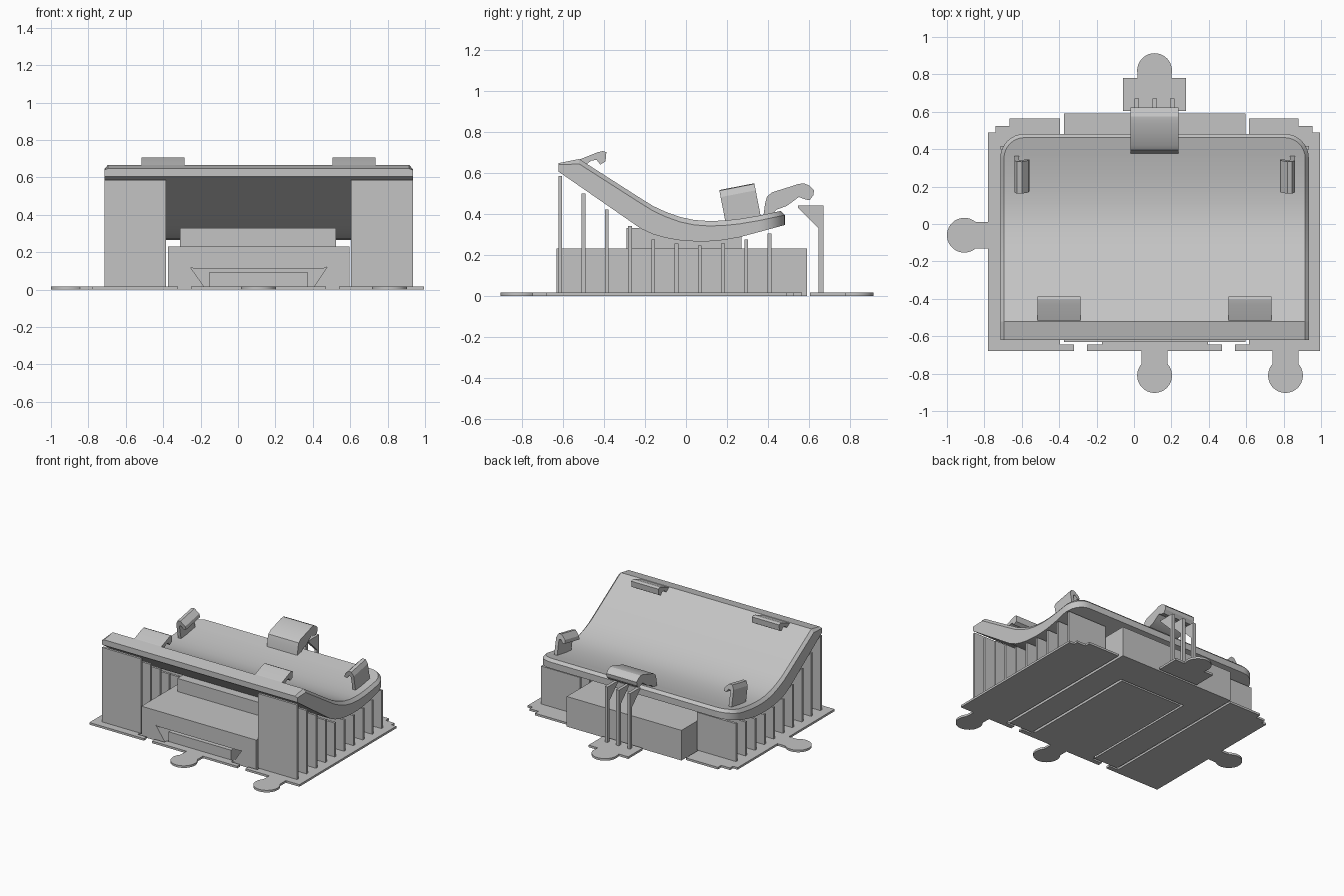
import bpy, bmesh, math
from mathutils import Matrix, Vector

if "Cube" in bpy.data.objects:
    bpy.data.objects.remove(bpy.data.objects["Cube"])

grey = bpy.data.materials.new("light_grey")
grey.diffuse_color = (0.55, 0.55, 0.55, 1)
grey.use_nodes = True
grey.node_tree.nodes["Principled BSDF"].inputs["Base Color"].default_value = grey.diffuse_color
MID = 0.11          # x of the symmetry plane
T = 0.016           # base plate thickness


def finish(name, bm, smooth=False):
    bmesh.ops.recalc_face_normals(bm, faces=bm.faces)
    me = bpy.data.meshes.new(name)
    bm.to_mesh(me)
    bm.free()
    me.materials.append(grey)
    ob = bpy.data.objects.new(name, me)
    bpy.context.collection.objects.link(ob)
    if smooth:
        bpy.context.view_layer.objects.active = ob
        ob.select_set(True)
        bpy.ops.object.shade_smooth_by_angle(angle=math.radians(25))
        ob.select_set(False)
    return ob


def prism(name, pts, axis, lo, hi, smooth=False, matrix=None):
    """Extrude a 2D outline along an axis: x takes (y,z), y takes (x,z), z takes (x,y)."""
    put = {"x": lambda p, d: (d, p[0], p[1]),
           "y": lambda p, d: (p[0], d, p[1]),
           "z": lambda p, d: (p[0], p[1], d)}[axis]
    bm = bmesh.new()
    a = [bm.verts.new(put(p, lo)) for p in pts]
    b = [bm.verts.new(put(p, hi)) for p in pts]
    bm.faces.new(a)
    bm.faces.new(b[::-1])
    for i in range(len(pts)):
        j = (i + 1) % len(pts)
        bm.faces.new((a[i], a[j], b[j], b[i]))
    if matrix:
        bm.transform(matrix)
    return finish(name, bm, smooth)


def box(name, x0, x1, y0, y1, z0, z1):
    return prism(name, [(x0, y0), (x1, y0), (x1, y1), (x0, y1)], "z", z0, z1)


def tab(name, cx, cy, dx, dy, reach=0.13, r=0.093, half=0.07):
    """Keyhole-shaped tab: a disc with a neck pointing along (dx, dy)."""
    a0 = math.asin(half / r)
    heading = math.atan2(dy, dx)
    pts = []
    for i in range(33):
        a = heading + a0 + (2 * math.pi - 2 * a0) * i / 32
        pts.append((cx + r * math.cos(a), cy + r * math.sin(a)))
    for s in (-1, 1):
        pts.append((cx + dx * reach - s * dy * half, cy + dy * reach + s * dx * half))
    prism(name, pts, "z", 0, T, True)


def lerp(table, y):
    for (y0, z0), (y1, z1) in zip(table, table[1:]):
        if y <= y1:
            return z0 + (z1 - z0) * (y - y0) / (y1 - y0)
    return table[-1][1]


# base plates on both sides, with stepped rear corners
prism("base_left", [(-0.78, -0.68), (-0.32, -0.68), (-0.32, -0.645), (-0.395, -0.645),
      (-0.395, 0.565), (-0.665, 0.565), (-0.665, 0.525), (-0.74, 0.525),
      (-0.74, 0.49), (-0.78, 0.49)], "z", 0, T)
prism("base_right", [(0.995, -0.68), (0.54, -0.68), (0.54, -0.645), (0.615, -0.645),
      (0.615, 0.565), (0.88, 0.565), (0.88, 0.525), (0.955, 0.525),
      (0.955, 0.49), (0.995, 0.49)], "z", 0, T)
# front strip joined to the sliding insert
prism("base_front", [(-0.25, -0.68), (0.47, -0.68), (0.47, -0.645), (0.395, -0.645),
      (0.395, -0.62), (-0.17, -0.62), (-0.17, -0.645), (-0.25, -0.645)], "z", 0, T)
box("base_rear", -0.058, 0.278, 0.605, 0.78, 0, T)
tab("tab_left", -0.907, -0.06, 1, 0)
tab("tab_front_middle", MID, -0.81, 0, 1)
tab("tab_front_right", 0.81, -0.81, 0, 1)
tab("tab_rear", MID, 0.82, 0, -1, 0.05, 0.093, 0.09)

# central housing with a dovetail slot, and its insert
prism("housing_front", [(-0.375, 0), (-0.17, 0), (-0.255, 0.12), (-0.235, 0.112),
      (0.455, 0.112), (0.475, 0.12), (0.395, 0), (0.595, 0),
      (0.595, 0.23), (-0.375, 0.23)], "y", -0.63, 0.33)
box("housing_rear", -0.375, 0.595, 0.33, 0.59, 0, 0.23)
box("slot_insert", -0.155, 0.375, -0.62, 0.315, 0, 0.09)
box("housing_upper", -0.31, 0.525, -0.29, 0.27, 0.23, 0.33)

# support ribs following the underside of the tray
tops = [0.585, 0.50, 0.42, 0.34, 0.275, 0.255, 0.245, 0.255, 0.275, 0.305]
for i, top in enumerate(tops):
    y = -0.612 + i * 0.1132
    box("rib_left", -0.715, -0.385, y - 0.009, y + 0.009, T, top)
    box("rib_right", 0.605, 0.935, y - 0.009, y + 0.009, T, top)

# curved tray: thick slab with chamfered edges and rounded rear corners
under = [(-0.63, 0.612), (-0.22, 0.328), (-0.16, 0.300), (-0.10, 0.283), (-0.03, 0.271),
         (0.04, 0.266), (0.11, 0.266), (0.18, 0.272), (0.26, 0.286), (0.35, 0.310), (0.49, 0.348)]
upper = [(-0.63, 0.645), (-0.52, 0.667), (-0.22, 0.475), (-0.16, 0.438), (-0.10, 0.410),
         (-0.03, 0.385), (0.04, 0.370), (0.11, 0.365), (0.18, 0.367), (0.26, 0.375),
         (0.35, 0.390), (0.49, 0.420)]
HALF, R, C, YC = 0.825, 0.13, 0.02, 0.352
stations = [(y, y, HALF, HALF - C) for y in
            (-0.62, -0.52, -0.4, -0.3, -0.22, -0.16, -0.10, -0.03, 0.04, 0.11, 0.18, 0.26)]
for k in range(9):
    a = math.pi / 2 * k / 8
    stations.append((YC + R * math.sin(a), YC + (R - C) * math.sin(a),
                     HALF - R + R * math.cos(a), HALF - R + (R - C) * math.cos(a)))
bm = bmesh.new()
rings = []
for yo, yi, wo, wi in stations:
    low, mid, top = lerp(under, yo), lerp(upper, yo) - 0.024, lerp(upper, yi)
    if yo < -0.6:
        mid = top - 0.008
    side = [(wo, yo, low), (wo, yo, mid), (wi, yi, top)]
    pts = [(MID - w, y, z) for w, y, z in side] + [(MID + w, y, z) for w, y, z in side[::-1]]
    rings.append([bm.verts.new(p) for p in pts])
for a, b in zip(rings, rings[1:]):
    for i in range(6):
        j = (i + 1) % 6
        bm.faces.new((a[i], a[j], b[j], b[i]))
for r in (rings[0], rings[-1]):
    bm.faces.new((r[0], r[1], r[4], r[5]))
    bm.faces.new((r[1], r[2], r[3], r[4]))
finish("tray", bm, True)

# front hooks
hook = [(-0.53, 0.66), (-0.43, 0.70), (-0.405, 0.706), (-0.388, 0.70), (-0.392, 0.655),
        (-0.417, 0.64), (-0.435, 0.662), (-0.46, 0.66), (-0.50, 0.63)]
for name, x0 in (("hook_left", -0.515), ("hook_right", 0.505)):
    prism(name, hook, "x", x0, x0 + 0.23, True)

# side clips, tilted with the tray and mirrored
clip = [(-0.64, 0.34), (-0.64, 0.50), (-0.625, 0.532), (-0.60, 0.535), (-0.565, 0.50),
        (-0.56, 0.475), (-0.58, 0.47), (-0.60, 0.495), (-0.615, 0.49), (-0.615, 0.34)]
pivot = Matrix.Translation((0, 0.275, 0.39))
tilt = pivot @ Matrix.Rotation(math.radians(11), 4, "X") @ pivot.inverted()
for name, flip in (("clip_left", False), ("clip_right", True)):
    pts = [(2 * MID - x, z) for x, z in clip] if flip else clip
    prism(name, pts, "y", 0.188, 0.362, False, tilt)

# rear latch and its three supports
latch = [(0.378, 0.395), (0.385, 0.45), (0.395, 0.485), (0.42, 0.505), (0.50, 0.53),
         (0.55, 0.546), (0.575, 0.548), (0.60, 0.538), (0.624, 0.515), (0.62, 0.49),
         (0.602, 0.466), (0.575, 0.472), (0.55, 0.482), (0.52, 0.46), (0.49, 0.438),
         (0.44, 0.42), (0.42, 0.395)]
prism("rear_latch", latch, "x", -0.02, 0.237, True)
strut = [(0.545, 0.44), (0.67, 0.44), (0.67, T), (0.645, T), (0.645, 0.33), (0.545, 0.43)]
for i in range(3):
    x = MID + (i - 1) * 0.095
    prism("latch_support", strut, "x", x - 0.012, x + 0.012)
